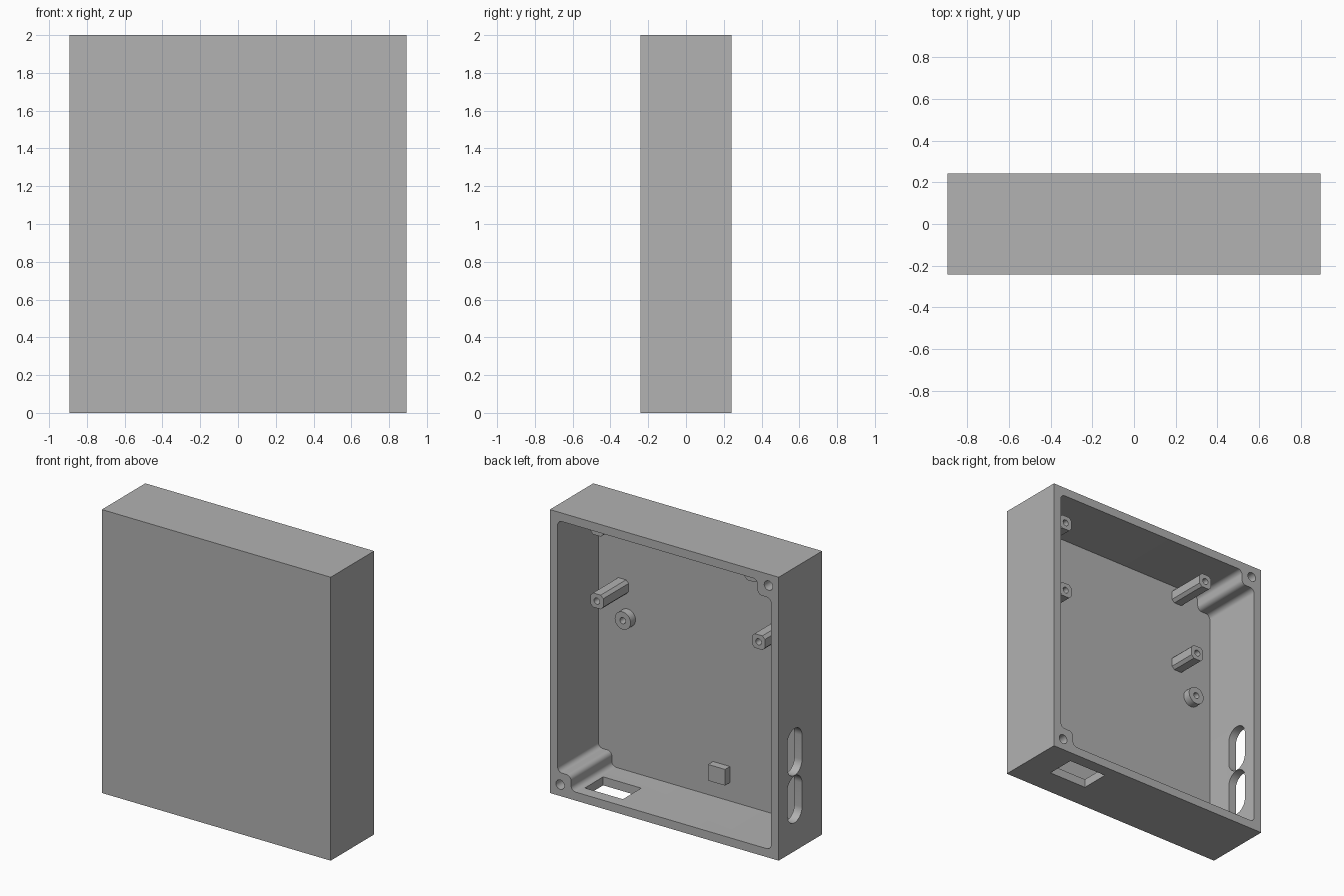
import bpy, bmesh, math
from mathutils import Vector

if "Cube" in bpy.data.objects:
    bpy.data.objects.remove(bpy.data.objects["Cube"], do_unlink=True)

grey = bpy.data.materials.new("plain grey")
grey.use_nodes = True
colour = (0.445, 0.445, 0.445, 1)
grey.diffuse_color = colour
grey.node_tree.nodes["Principled BSDF"].inputs["Base Color"].default_value = colour

W, D, H = 0.893, 0.242, 2.0      # half width, half depth, height
WALL, FLOOR = 0.06, -0.213       # side wall thickness, inner face of the front panel
BOSS = 0.165                     # size of the corner screw blocks
PLACE = {"x": lambda a, b, d: (d, a, b),
         "y": lambda a, b, d: (a, d, b),
         "z": lambda a, b, d: (a, b, d)}


def rect(a0, a1, b0, b1):
    return [(a0, b0), (a1, b0), (a1, b1), (a0, b1)]


def square(a, b, half):
    return rect(a - half, a + half, b - half, b + half)


def circle(a, b, r, n=32):
    return [(a + r * math.cos(math.tau * i / n), b + r * math.sin(math.tau * i / n))
            for i in range(n)]


def rounded(points, r, steps=8):
    """Round every right-angled corner; one step gives a chamfer."""
    out = []
    for i, p in enumerate(points):
        p = Vector(p)
        a = (Vector(points[i - 1]) - p).normalized()
        b = (Vector(points[(i + 1) % len(points)]) - p).normalized()
        for k in range(steps + 1):
            t = math.pi / 2 * k / steps
            out.append(tuple(p + r * (a * (1 - math.sin(t)) + b * (1 - math.cos(t)))))
    return out


def prism(name, outline, axis, d0, d1):
    """Extrude an outline along an axis."""
    bm = bmesh.new()
    lo, hi = ([bm.verts.new(PLACE[axis](a, b, d)) for a, b in outline] for d in (d0, d1))
    n = len(outline)
    bm.faces.new(lo)
    bm.faces.new(hi)
    for i in range(n):
        j = (i + 1) % n
        bm.faces.new((lo[i], lo[j], hi[j], hi[i]))
    bmesh.ops.recalc_face_normals(bm, faces=bm.faces)
    mesh = bpy.data.meshes.new(name)
    bm.to_mesh(mesh)
    bm.free()
    mesh.materials.append(grey)
    obj = bpy.data.objects.new(name, mesh)
    bpy.context.collection.objects.link(obj)
    return obj


def cut(obj, *prism_args):
    """Subtract a prism from an object."""
    cutter = prism("cutter", *prism_args)
    mod = obj.modifiers.new("cut", "BOOLEAN")
    mod.operation, mod.solver, mod.object = "DIFFERENCE", "EXACT", cutter
    bpy.context.view_layer.objects.active = obj
    bpy.ops.object.modifier_apply(modifier=mod.name)
    bpy.data.objects.remove(cutter, do_unlink=True)


def smooth(obj):
    bpy.ops.object.select_all(action="DESELECT")
    obj.select_set(True)
    bpy.context.view_layer.objects.active = obj
    bpy.ops.object.shade_smooth_by_angle(angle=math.radians(30))


# Case, open at the back, with screw blocks left standing in two opposite corners
case = prism("case", rect(-W, W, 0, H), "y", -D, D)
x, z, bx, bz = W - WALL, H - WALL, W - BOSS, H - BOSS
cavity = [(-x, WALL), (bx, WALL), (bx, BOSS), (x, BOSS),
          (x, z), (-bx, z), (-bx, bz), (-x, bz)]
cut(case, rounded(cavity, 0.035), "y", FLOOR, D + 0.1)

# Screw holes in the corner blocks
for hx, hz in ((W - 0.08, 0.08), (-W + 0.08, H - 0.08)):
    cut(case, circle(hx, hz, 0.033), "y", D - 0.25, D + 0.1)

# Two cable slots in the right-hand wall seen from the back
for sz in (0.365, 0.70):
    slot = rounded(rect(-0.018, 0.146, sz - 0.165, sz + 0.165), 0.0815, 12)
    cut(case, slot, "x", -W - 0.1, -W + 0.12)

# Rectangular port through the bottom
cut(case, rect(0.383, 0.68, -0.048, 0.157), "z", -0.1, 0.1)
smooth(case)

# Chamfered mounting posts with screw holes
for name, px, pz, end in (("upper_left_post", 0.647, 1.867, 0.07),
                          ("lower_left_post", 0.647, 1.354, 0.07),
                          ("upper_right_post", -0.557, 1.867, 0.07),
                          ("lower_right_post", -0.557, 1.357, -0.013)):
    post = prism(name, rounded(square(px, pz, 0.05), 0.02, 1), "y", FLOOR - 0.005, end)
    cut(post, circle(px, pz, 0.022, 20), "y", end - 0.12, end + 0.1)
    smooth(post)

# Low round standoffs
for name, px in (("left_standoff", 0.605), ("right_standoff", -0.67)):
    disc = prism(name, circle(px, 1.14, 0.062), "y", FLOOR - 0.005, -0.158)
    cut(disc, circle(px, 1.14, 0.022, 20), "y", FLOOR, 0)
    smooth(disc)

# Small square support pad
prism("support_pad", rect(-0.194, -0.062, 0.19, 0.304), "y", FLOOR - 0.005, -0.158)
